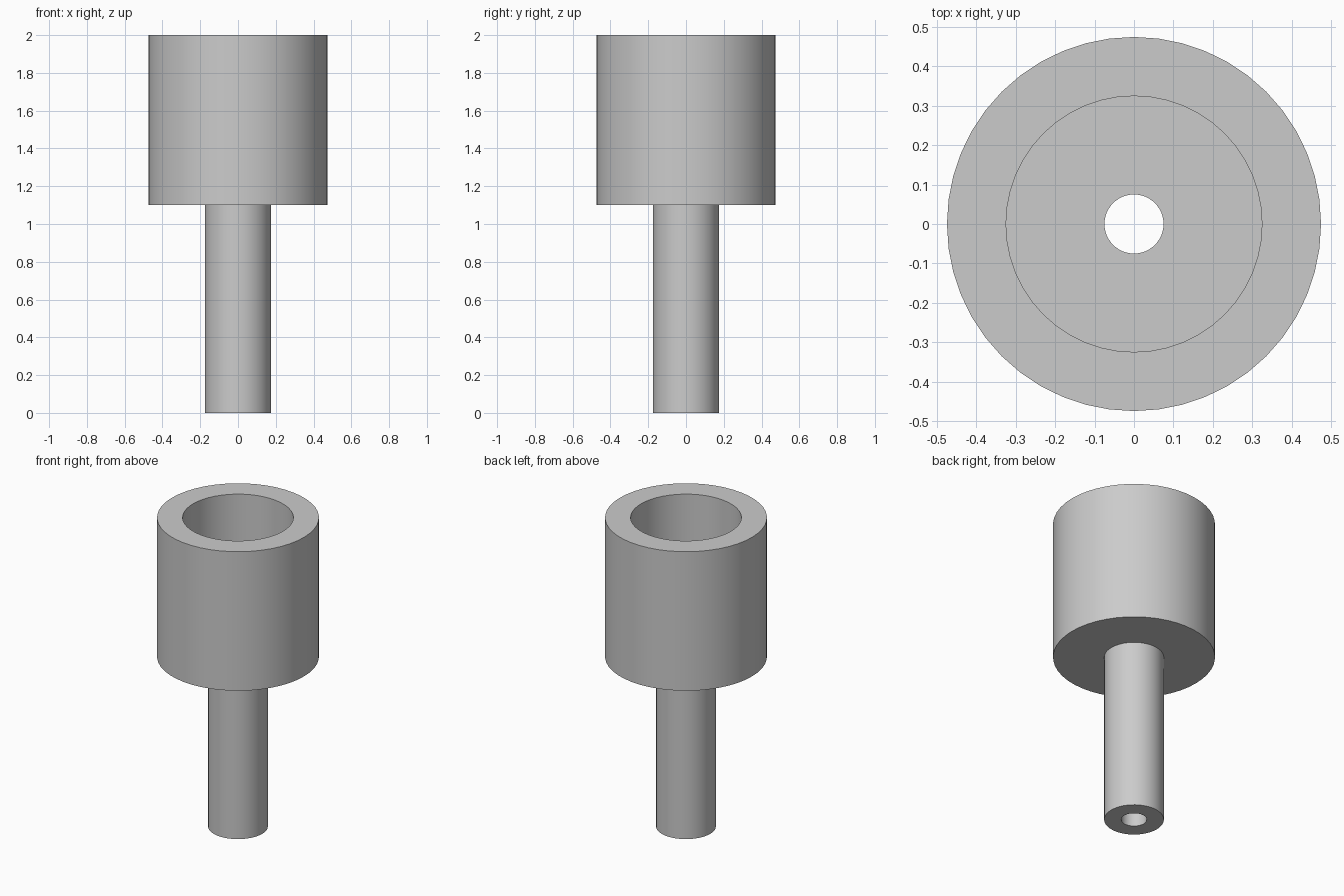
import bpy
import bmesh
import math

cube = bpy.data.objects.get("Cube")
if cube:
    bpy.data.objects.remove(cube, do_unlink=True)

grey = bpy.data.materials.new("plain_grey")
grey.use_nodes = True
color = (0.6, 0.6, 0.6, 1)
grey.diffuse_color = color
grey.node_tree.nodes["Principled BSDF"].inputs["Base Color"].default_value = color

SIDES = 48
CUP_R, CUP_HOLE_R = 0.475, 0.325
STEM_R, BORE_R = 0.175, 0.075
TOP, CUP_BASE, CUP_FLOOR = 2.0, 1.1, 1.25

# Closed wall section (radius, height), spun around the vertical axis
profile = [
    (BORE_R, 0), (STEM_R, 0), (STEM_R, CUP_BASE), (CUP_R, CUP_BASE),
    (CUP_R, TOP), (CUP_HOLE_R, TOP), (CUP_HOLE_R, CUP_FLOOR), (BORE_R, CUP_FLOOR),
]

bm = bmesh.new()
rings = []
for radius, z in profile:
    ring = []
    for i in range(SIDES):
        a = math.tau * i / SIDES
        ring.append(bm.verts.new((radius * math.cos(a), radius * math.sin(a), z)))
    rings.append(ring)

for k, ring in enumerate(rings):
    following = rings[(k + 1) % len(rings)]
    for i in range(SIDES):
        j = (i + 1) % SIDES
        bm.faces.new((ring[i], ring[j], following[j], following[i]))
bmesh.ops.recalc_face_normals(bm, faces=bm.faces)

mesh = bpy.data.meshes.new("cup_on_hollow_stem")
bm.to_mesh(mesh)
bm.free()
mesh.materials.append(grey)
body = bpy.data.objects.new("cup_on_hollow_stem", mesh)
bpy.context.collection.objects.link(body)

# Smooth round walls with crisp rims
bpy.ops.object.select_all(action="DESELECT")
body.select_set(True)
bpy.context.view_layer.objects.active = body
bpy.ops.object.shade_smooth_by_angle(angle=math.radians(30))
